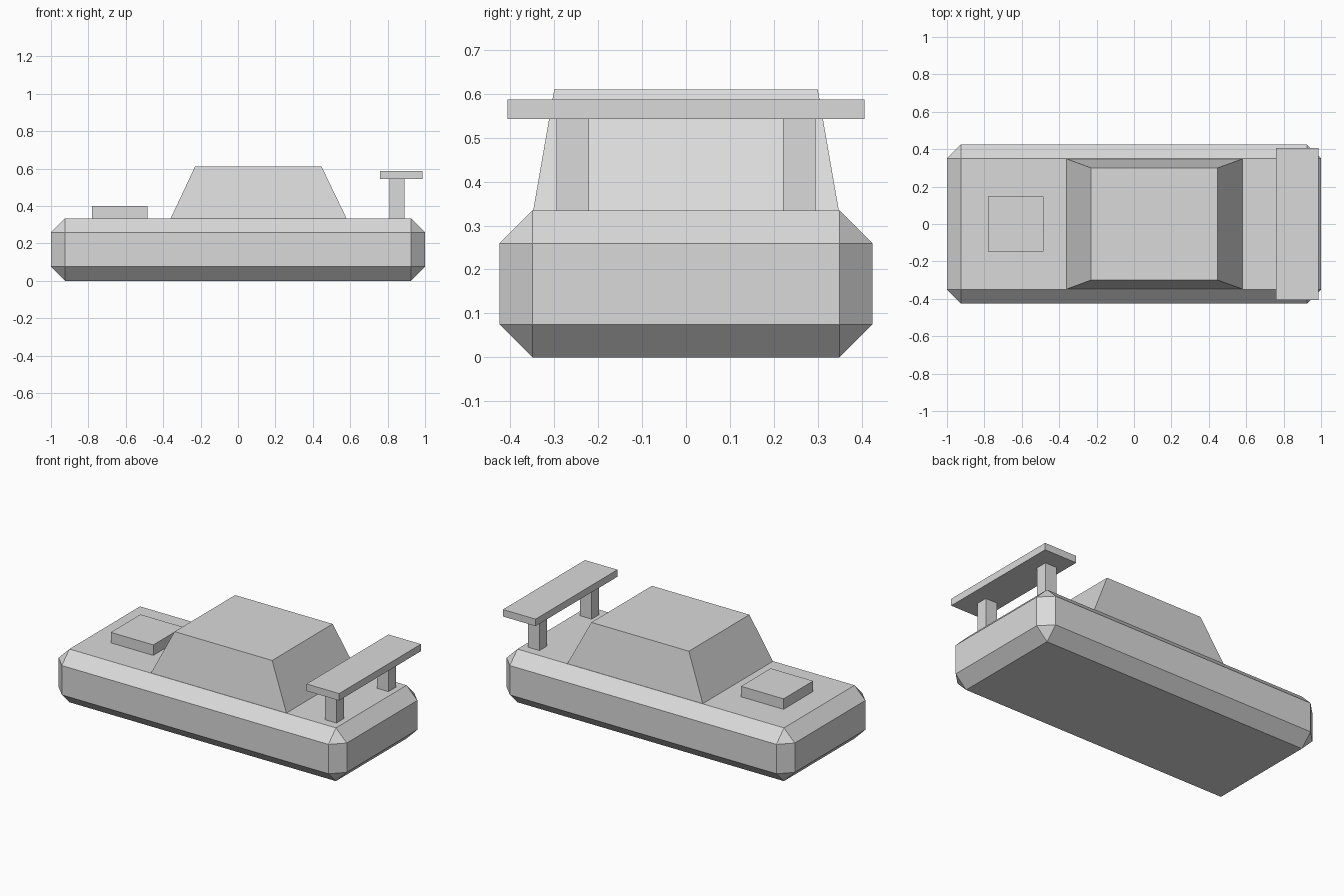
import bpy
import bmesh

cube = bpy.data.objects.get("Cube")
if cube:
    bpy.data.objects.remove(cube, do_unlink=True)

GREY = (0.7, 0.7, 0.7, 1)
paint = bpy.data.materials.new("light_grey")
paint.use_nodes = True
paint.diffuse_color = GREY
paint.node_tree.nodes["Principled BSDF"].inputs["Base Color"].default_value = GREY

DECK = 0.334  # height of the body's top face
WING = 0.543  # height of the wing's underside


def box(name, low, high, bevel=0, roof=None):
    """Box between two corners, with optional chamfer or (x0, x1, half_y) roof."""
    bm = bmesh.new()
    bmesh.ops.create_cube(bm, size=1)
    for v in bm.verts:
        is_high = [c > 0 for c in v.co]
        v.co = [h if up else l for l, h, up in zip(low, high, is_high)]
        if roof and is_high[2]:
            v.co.x = roof[1] if is_high[0] else roof[0]
            v.co.y = roof[2] if is_high[1] else -roof[2]
    if bevel:
        bmesh.ops.bevel(bm, geom=bm.edges[:], offset=bevel, segments=1,
                        affect='EDGES', profile=0.5)
    bmesh.ops.recalc_face_normals(bm, faces=bm.faces[:])
    mesh = bpy.data.meshes.new(name)
    bm.to_mesh(mesh)
    bm.free()
    mesh.materials.append(paint)
    obj = bpy.data.objects.new(name, mesh)
    bpy.context.collection.objects.link(obj)


# Chamfered car body
box("body", (-1, -0.425, 0), (1, 0.425, DECK), bevel=0.075)

# Tapered cabin
box("cabin", (-0.36, -0.348, DECK), (0.58, 0.348, 0.61), roof=(-0.23, 0.447, 0.3))

# Raised bonnet scoop
box("bonnet_scoop", (-0.78, -0.147, DECK), (-0.485, 0.147, 0.4))

# Rear wing on two posts
box("wing", (0.76, -0.406, WING), (0.986, 0.406, 0.587))
for side, y in (("front", -0.258), ("back", 0.258)):
    box(side + "_wing_post", (0.81, y - 0.037, DECK), (0.89, y + 0.037, WING))
